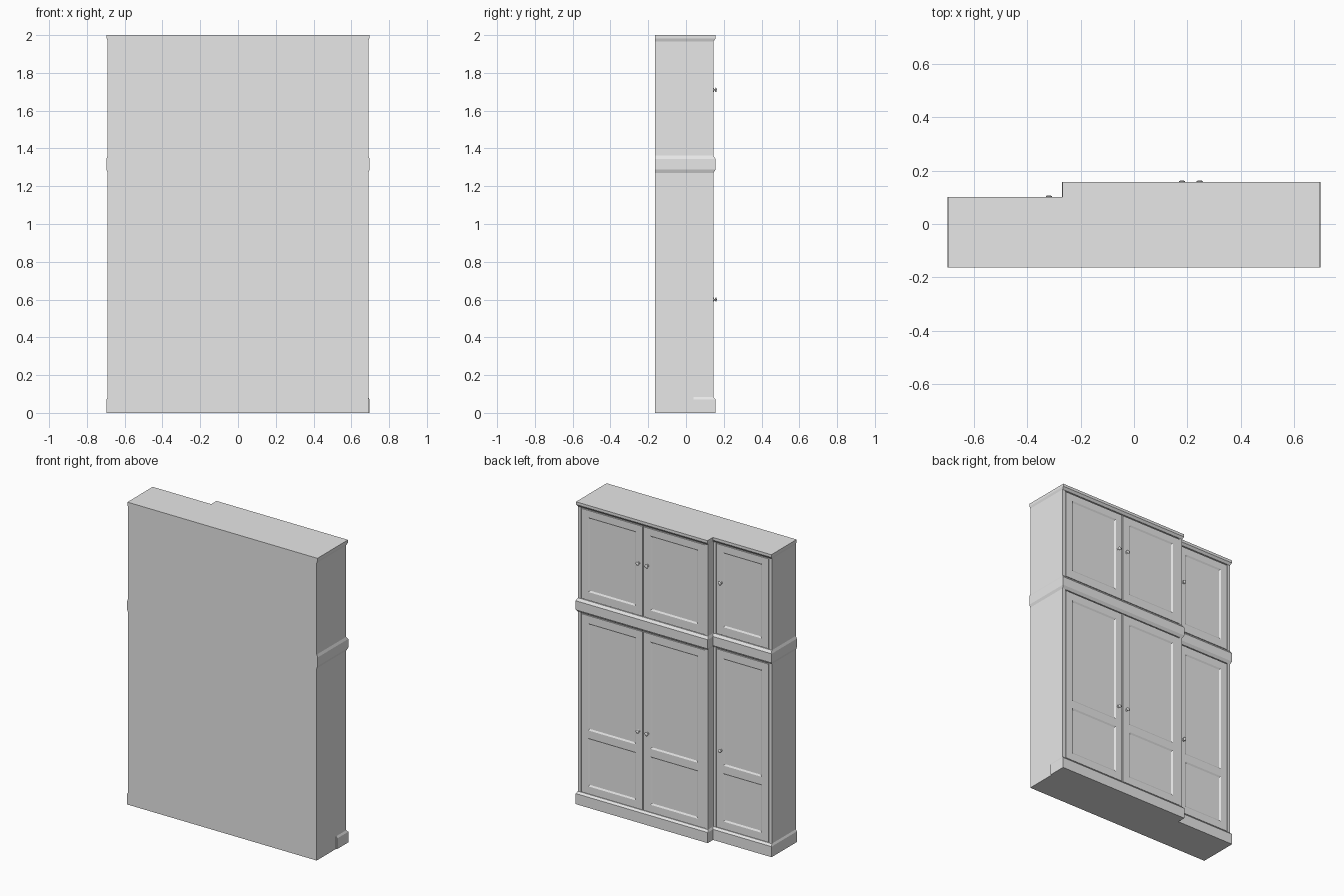
import bpy, bmesh, math
from mathutils import Matrix

cube = bpy.data.objects.get("Cube")
if cube:
    bpy.data.objects.remove(cube)

grey = bpy.data.materials.new("light_grey_paint")
grey.use_nodes = True
grey.diffuse_color = (0.8, 0.8, 0.8, 1)
grey.node_tree.nodes["Principled BSDF"].inputs["Base Color"].default_value = (0.8, 0.8, 0.8, 1)

SIDE = 0.69       # half width of the carcass
BACK = -0.163     # flat wall side
DEEP = 0.145      # door plane of the deep section
SHALLOW = 0.089   # door plane of the shallow section
STEP = -0.262     # where the depth changes
PROUD = 0.007     # how far doors stand out of the carcass


def finish(name, bm):
    bmesh.ops.recalc_face_normals(bm, faces=bm.faces)
    mesh = bpy.data.meshes.new(name)
    bm.to_mesh(mesh)
    bm.free()
    mesh.materials.append(grey)
    obj = bpy.data.objects.new(name, mesh)
    bpy.context.collection.objects.link(obj)
    return obj


def stepped(name, levels, return_y=None):
    """Loft the stepped plan through (height, side offset, front offset)."""
    bm = bmesh.new()
    rings = []
    for z, ox, oy in levels:
        right = [(SIDE + ox, BACK)]
        if return_y is not None:      # moulding stops part way along this side
            right = [(SIDE - 0.01, BACK), (SIDE - 0.01, return_y), (SIDE + ox, return_y)]
        plan = [(-SIDE - ox, BACK)] + right + [
            (SIDE + ox, DEEP + oy), (STEP - ox, DEEP + oy),
            (STEP - ox, SHALLOW + oy), (-SIDE - ox, SHALLOW + oy)]
        rings.append([bm.verts.new((x, y, z)) for x, y in plan])
    for low, high in zip(rings, rings[1:]):
        for i in range(len(low)):
            j = (i + 1) % len(low)
            bm.faces.new((low[i], low[j], high[j], high[i]))
    bm.faces.new(rings[0])
    bm.faces.new(rings[-1])
    return finish(name, bm)


def box(name, x0, x1, y0, y1, z0, z1):
    bm = bmesh.new()
    bmesh.ops.create_cube(bm, size=1)
    for v in bm.verts:
        v.co = (x1 if v.co.x > 0 else x0, y1 if v.co.y > 0 else y0, z1 if v.co.z > 0 else z0)
    return finish(name, bm)


def door(name, x0, x1, y, zs):
    """Framed door; every second row between the heights is a sunken panel."""
    bm = bmesh.new()
    xs = [x0, x0 + 0.05, x1 - 0.05, x1]
    grid = [[bm.verts.new((x, y, z)) for x in xs] for z in zs]
    panels = []
    for r in range(len(zs) - 1):
        for c in range(3):
            f = bm.faces.new((grid[r][c], grid[r + 1][c], grid[r + 1][c + 1], grid[r][c + 1]))
            if c == 1 and r % 2 == 1:
                panels.append(f)
    bm.normal_update()
    rim = [e for e in bm.edges if e.is_boundary]
    bmesh.ops.inset_individual(bm, faces=panels, thickness=0.014, depth=-0.006)
    ext = bmesh.ops.extrude_edge_only(bm, edges=rim)
    for v in ext["geom"]:
        if isinstance(v, bmesh.types.BMVert):
            v.co.y -= PROUD + 0.002
    return finish(name, bm)


def knob(name, x, y, z):
    """Turned knob: flat rose, thin neck, rounded head."""
    profile = [(0, 0), (0.010, 0), (0.010, 0.002), (0.004, 0.004), (0.004, 0.008),
               (0.011, 0.011), (0.012, 0.014), (0.008, 0.017), (0, 0.018)]
    bm = bmesh.new()
    verts = [bm.verts.new((r, h, 0)) for r, h in profile]
    edges = [bm.edges.new(p) for p in zip(verts, verts[1:])]
    bmesh.ops.spin(bm, geom=verts + edges, cent=(0, 0, 0), axis=(0, 1, 0),
                   angle=math.tau, steps=16)
    bmesh.ops.remove_doubles(bm, verts=bm.verts, dist=0.0002)
    bmesh.ops.transform(bm, matrix=Matrix.Translation((x, y, z)), verts=bm.verts)
    obj = finish(name, bm)
    bpy.ops.object.select_all(action="DESELECT")
    obj.select_set(True)
    bpy.context.view_layer.objects.active = obj
    bpy.ops.object.shade_smooth_by_angle(angle=math.radians(40))


# Carcass and the three mouldings that wrap it
stepped("carcass", [(0, 0, -PROUD), (1.995, 0, -PROUD)])
stepped("plinth", [(0, 0.007, 0.012), (0.07, 0.007, 0.012), (0.083, 0, 0)], return_y=0.04)
stepped("middle_moulding", [(1.27, 0, 0), (1.288, 0.007, 0.012),
                            (1.345, 0.007, 0.012), (1.362, 0, 0)])
stepped("cornice", [(1.967, 0, 0), (1.982, 0.005, 0.012), (2.0, 0.005, 0.012)])

# Doors, corner stiles and knobs for the lower and upper tiers
GAP = 0.003
SPLIT = 0.2125
tiers = {"lower": (0.086, 1.264, [0.135, 0.455, 0.505, 1.214], 0.6),
         "upper": (1.366, 1.96, [1.42, 1.915], 1.71)}
for tier, (bottom, top, rows, knob_z) in tiers.items():
    heights = [bottom] + rows + [top]
    door(tier + "_deep_door_left", SPLIT + GAP, 0.667 - GAP, DEEP, heights)
    door(tier + "_deep_door_right", -0.242 + GAP, SPLIT - GAP, DEEP, heights)
    door(tier + "_shallow_door", -0.67 + GAP, -0.282 - GAP, SHALLOW, heights)
    for label, x0, x1, y in (("deep_outer", 0.667, SIDE, DEEP),
                             ("deep_inner", STEP, -0.242, DEEP),
                             ("shallow_inner", -0.282, STEP, SHALLOW),
                             ("shallow_outer", -SIDE, -0.67, SHALLOW)):
        box(tier + "_" + label + "_stile", x0, x1, y - 0.02, y, bottom - 0.01, top + 0.01)
    knob(tier + "_knob_left", SPLIT + 0.033, DEEP, knob_z)
    knob(tier + "_knob_right", SPLIT - 0.033, DEEP, knob_z)
    knob(tier + "_shallow_knob", -0.318, SHALLOW, knob_z)
